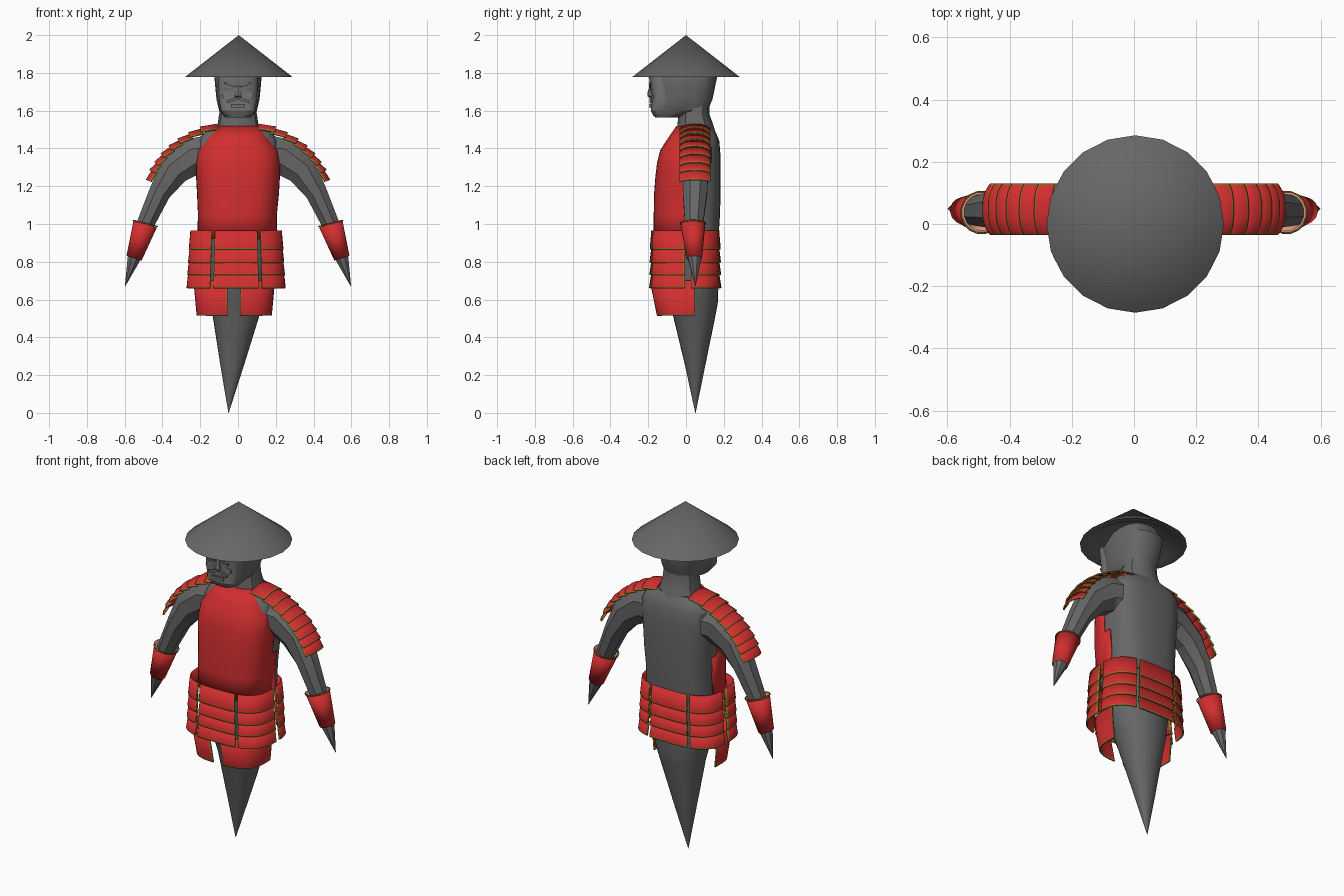
import bpy, bmesh
from math import sin, cos, pi, radians, copysign
from mathutils import Vector, Euler

if "Cube" in bpy.data.objects:
    bpy.data.objects.remove(bpy.data.objects["Cube"])


def material(name, rgb):
    m = bpy.data.materials.new(name)
    m.use_nodes = True
    m.diffuse_color = (*rgb, 1)
    bsdf = next(n for n in m.node_tree.nodes if n.type == 'BSDF_PRINCIPLED')
    bsdf.inputs["Base Color"].default_value = (*rgb, 1)
    return m


GREY = material("charcoal grey", (0.135, 0.135, 0.135))
FACE = material("face grey", (0.18, 0.18, 0.18))
RED = material("lacquer red", (0.64, 0.027, 0.028))
GOLD = material("olive gold trim", (0.27, 0.17, 0.02))
PEACH = material("peach lining", (0.72, 0.3, 0.22))


def finish(name, bm, mats, angle=30, thick=0.0, offset=0.0, inner=0):
    """Turn a bmesh into an object, with optional shell thickness."""
    bmesh.ops.recalc_face_normals(bm, faces=bm.faces[:])
    me = bpy.data.meshes.new(name)
    bm.to_mesh(me)
    bm.free()
    ob = bpy.data.objects.new(name, me)
    bpy.context.collection.objects.link(ob)
    for m in mats:
        me.materials.append(m)
    bpy.ops.object.select_all(action='DESELECT')
    ob.select_set(True)
    bpy.context.view_layer.objects.active = ob
    bpy.ops.object.shade_smooth_by_angle(angle=radians(angle))
    if thick:
        s = ob.modifiers.new("shell", 'SOLIDIFY')
        s.thickness, s.offset = thick, offset
        s.material_offset = s.material_offset_rim = inner
    return ob


def grid(bm, rows, closed=False, paint=None):
    """Bridge rows of points with quads; paint(row, column) picks the material."""
    vs = [[bm.verts.new(p) for p in row] for row in rows]
    n = len(rows[0])
    for i in range(len(rows) - 1):
        for j in range(n if closed else n - 1):
            k = (j + 1) % n
            f = bm.faces.new((vs[i][j], vs[i][k], vs[i + 1][k], vs[i + 1][j]))
            f.material_index = paint(i, j) if paint else 0
    return vs


def oval(t, cx, rx, y0, y1, z, power):
    """Point at angle t on a rounded-box outline."""
    c, s = cos(t), sin(t)
    e = 2 / power
    return Vector((cx + rx * copysign(abs(c) ** e, c),
                   (y0 + y1) / 2 + (y1 - y0) / 2 * copysign(abs(s) ** e, s), z))


def loft(name, sections, mat, sides=28, power=2.6, caps=True, keep=None, **kw):
    """Sections are (z, centre x, half width, front y, back y)."""
    bm = bmesh.new()
    rows = [[oval(2 * pi * j / sides, cx, rx, y0, y1, z, power) for j in range(sides)]
            for z, cx, rx, y0, y1 in sections]
    vs = grid(bm, rows, True)
    if caps:
        bm.faces.new(vs[0])
        bm.faces.new(vs[-1])
    if keep:
        cut = [f for f in bm.faces if not keep(f.calc_center_median())]
        bmesh.ops.delete(bm, geom=cut, context='FACES')
    return finish(name, bm, [mat], **kw)


def tube(name, path, mats, sides=8, caps=True, **kw):
    """Limb through (x, y, z, radius, y radius) points lying roughly in the xz plane."""
    bm, rows = bmesh.new(), []
    for i, (x, y, z, r, ry) in enumerate(path):
        a, b = path[max(i - 1, 0)], path[min(i + 1, len(path) - 1)]
        d = Vector((b[0] - a[0], 0, b[2] - a[2])).normalized()
        u, v = Vector((d.z, 0, -d.x)) * r, Vector((0, ry, 0))
        rows.append([Vector((x, y, z)) + u * cos(2 * pi * (j + .5) / sides)
                     + v * sin(2 * pi * (j + .5) / sides) for j in range(sides)])
    vs = grid(bm, rows, True)
    if caps:
        bm.faces.new(vs[0])
        bm.faces.new(vs[-1])
    return finish(name, bm, mats, **kw)


def band(name, a0, a1, tiers, trim=0.007, steps=14):
    """Curved armour strips; a tier is its top and bottom section."""
    bm = bmesh.new()
    edge = radians(1)
    a0, a1 = radians(a0), radians(a1)
    angles = [a0] + [a0 + edge + (a1 - a0 - 2 * edge) * k / steps
                     for k in range(steps + 1)] + [a1]
    last = len(angles) - 2
    for top, bottom in tiers:
        f = trim / (top[0] - bottom[0])
        mid = [b + (t - b) * f for t, b in zip(top, bottom)]
        rows = [[oval(t, s[1], s[2], s[3], s[4], s[0], 3) for t in angles]
                for s in (top, mid, bottom)]
        grid(bm, rows, paint=lambda i, j: int(i == 1 or j in (0, last)))
    return finish(name, bm, [RED, GOLD], thick=0.008)


def block(name, loc, size, mat, tilt=0):
    bm = bmesh.new()
    bmesh.ops.create_cube(bm, size=1)
    rot = Euler((0, tilt, 0)).to_matrix()
    for v in bm.verts:
        v.co = rot @ Vector([a * b for a, b in zip(v.co, size)]) + Vector(loc)
    return finish(name, bm, [mat])


# Conical hat, hollow underneath, with welded tips
bm = bmesh.new()
rows = [[(0.004 + r * cos(2 * pi * j / 20), r * sin(2 * pi * j / 20), z) for j in range(20)]
        for r, z in ((.0001, 2.0), (.285, 1.778), (.235, 1.785), (.0001, 1.965))]
grid(bm, rows, True)
bmesh.ops.remove_doubles(bm, verts=bm.verts[:], dist=.001)
finish("straw_hat", bm, [GREY], angle=40)

# Head and neck
loft("head", [(1.565, 0, .07, -.165, -.03), (1.60, 0, .1, -.18, .115),
              (1.66, 0, .114, -.172, .14), (1.72, 0, .12, -.178, .153),
              (1.78, 0, .125, -.19, .165), (1.84, 0, .105, -.13, .13)], GREY, sides=20)
loft("neck", [(1.46, 0, .13, -.05, .165), (1.53, 0, .108, -.045, .142),
              (1.58, 0, .1, -.04, .125), (1.65, 0, .09, -.03, .125)], GREY,
     sides=12, power=2.3)

# Face mask and its features
loft("face_mask", [(1.572, 0, .07, -.172, -.09), (1.60, 0, .092, -.186, -.07),
                   (1.66, 0, .102, -.182, -.06), (1.72, 0, .105, -.187, -.06),
                   (1.79, 0, .106, -.198, -.06)], FACE, sides=24, power=3)
tube("nose", [(0, -.18, 1.735, .010, .010), (0, -.187, 1.70, .016, .016),
              (0, -.186, 1.677, .022, .018), (0, -.18, 1.668, .012, .012)], [FACE], sides=6)
for s, side in ((-1, "right"), (1, "left")):
    block(side + "_brow", (s * .042, -.187, 1.738), (.062, .018, .012), GREY, -s * .3)
    block(side + "_eye", (s * .045, -.181, 1.714), (.042, .016, .011), GREY, -s * .12)
    block(side + "_moustache", (s * .03, -.183, 1.656), (.062, .02, .015), GREY, s * .35)
    block(side + "_cheek", (s * .064, -.172, 1.68), (.035, .02, .02), FACE, s * .4)
block("lips", (0, -.186, 1.624), (.075, .016, .022), FACE)
block("mouth", (0, -.187, 1.628), (.06, .02, .007), GREY)

# Torso with broad shoulders
loft("torso", [(.92, -.005, .20, -.16, .172), (1.05, -.003, .198, -.16, .18),
               (1.16, 0, .206, -.158, .183), (1.25, 0, .212, -.15, .183),
               (1.36, 0, .215, -.12, .183), (1.44, 0, .21, -.06, .176),
               (1.48, 0, .185, -.045, .16), (1.51, 0, .125, -.035, .14)],
     GREY, power=3)

# Chest plate: open front shell with straight-cut armholes
loft("chest_plate", [(.92, -.005, .211, -.171, .183), (1.05, -.003, .209, -.171, .19),
                     (1.16, 0, .217, -.169, .193), (1.25, 0, .222, -.162, .193),
                     (1.32, 0, .223, -.154, .19), (1.39, 0, .213, -.137, .19),
                     (1.455, 0, .168, -.095, .17), (1.52, 0, .122, -.05, .15)], RED,
     sides=40, caps=False, thick=.008, offset=-1,
     keep=lambda c: c.y < (.035 if c.z < 1.24 else .0 if c.z < 1.4 else .03))

# Tapering lower body
loft("lower_body", [(.94, -.005, .20, -.16, .172), (.68, 0, .168, -.125, .172),
                    (.58, -.006, .142, -.09, .168), (.52, -.010, .125, -.07, .157),
                    (.25, -.031, .062, -.005, .102), (0, -.05, .001, .049, .051)],
     GREY, power=2.15)

# Four-tier skirt: front, back and four corner panels with gaps between
tiers = []
for i, (top, low) in enumerate(((.965, .865), (.875, .795), (.805, .73), (.74, .66))):
    g = .004 * i
    tiers.append(((top, -.01, .238 + g, -.18, .172),
                  (low, -.01, .247 + g, -.188 - g / 3, .18 + g / 3)))
for name, a0, a1 in (("front", 251.5, 288.5), ("back", 71.5, 108.5),
                     ("back_left", 4, 67), ("back_right", 113, 176),
                     ("front_right", 180, 247), ("front_left", 293, 360)):
    band("skirt_" + name, a0, a1, tiers)

# Lower thigh guards
guard = [((.70, -.02, .212, -.188, .18), (.515, -.02, .195, -.15, .16))]
band("thigh_guard_right", 174, 266, guard)
band("thigh_guard_left", 273.5, 368, guard)

# Arms, cuffs and shoulder plates
shoulder = [(.11, 1.525), (.19, 1.5), (.25, 1.472), (.305, 1.44), (.352, 1.405),
            (.393, 1.365), (.425, 1.323), (.45, 1.283), (.468, 1.235)]
for s, side in ((-1, "right"), (1, "left")):
    tube(side + "_arm", [(s * x, y, z, r, ry) for x, y, z, r, ry in (
        (.11, .055, 1.37, .116, .1), (.24, .052, 1.357, .106, .08),
        (.34, .05, 1.285, .09, .073), (.415, .048, 1.165, .062, .07),
        (.49, .042, 1.0, .05, .052), (.55, .045, .82, .038, .038),
        (.598, .05, .67, .001, .001))], [GREY], angle=20)
    cuff = [(s * .491, .037, 1.002, .066, .066), (s * .55, .043, .82, .043, .043)]
    tube(side + "_cuff", cuff, [RED, PEACH], sides=16, caps=False, thick=.008,
         offset=-1, inner=1)
    rims = [(s * .4895, .037, 1.006, .068, .068), (s * .491, .037, 1.0, .068, .068)]
    tube(side + "_cuff_trim", rims, [GOLD], sides=16, caps=False, thick=.004)

    # Overlapping arched plates stepping down the upper arm
    bm = bmesh.new()
    for a, b in zip(shoulder, shoulder[1:]):
        d = Vector((b[0] - a[0], 0, b[1] - a[1])).normalized()
        out = Vector((-d.z, 0, d.x))
        top = Vector((a[0], 0, a[1])) + out * .002
        low = Vector((b[0], 0, b[1])) + out * .014 + d * .008
        rows = []
        for p in (top, low - d * .006, low):
            row = []
            for k in (-1, -.94, -.7, -.35, 0, .35, .7, .94, 1):
                q = p - out * .026 * abs(k) ** 3
                row.append((s * q.x, .047 + .08 * k, q.z))
            rows.append(row)
        grid(bm, rows, paint=lambda i, j: int(i == 1 or j in (0, 7)))
    finish(side + "_shoulder_plates", bm, [RED, GOLD], thick=.008)
